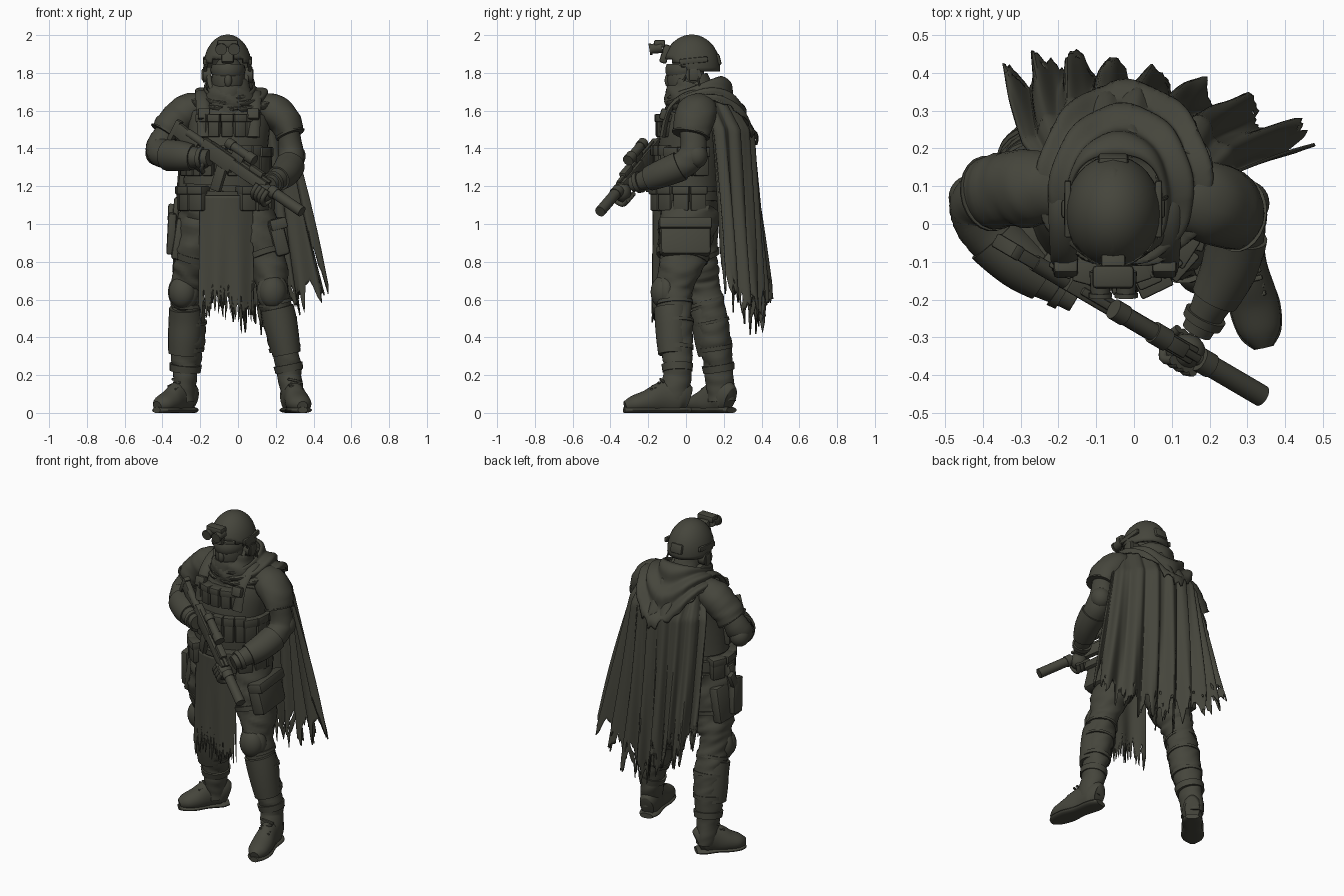
import bpy, bmesh, math, random
from mathutils import Vector, Matrix, noise, Euler

if "Cube" in bpy.data.objects:
    bpy.data.objects.remove(bpy.data.objects["Cube"])

random.seed(4)
olive = bpy.data.materials.new("dark olive")
olive.diffuse_color = (0.060, 0.060, 0.045, 1)
olive.use_nodes = True
olive.node_tree.nodes["Principled BSDF"].inputs["Base Color"].default_value = olive.diffuse_color
X, Y, Z = Vector((1, 0, 0)), Vector((0, 1, 0)), Vector((0, 0, 1))
pi = math.pi


def finish(name, bm, thick=0):
    bmesh.ops.recalc_face_normals(bm, faces=bm.faces[:])
    me = bpy.data.meshes.new(name)
    bm.to_mesh(me)
    bm.free()
    me.materials.append(olive)
    ob = bpy.data.objects.new(name, me)
    bpy.context.collection.objects.link(ob)
    if thick:
        m = ob.modifiers.new("thickness", 'SOLIDIFY')
        m.thickness, m.offset = thick, 0


def curve(pts, t):
    """Catmull-Rom through points of any dimension, t in 0..1."""
    f = min(max(t, 0), 1) * (len(pts) - 1)
    i = min(int(f), len(pts) - 2)
    f -= i
    p = [pts[min(max(j, 0), len(pts) - 1)] for j in (i - 1, i, i + 1, i + 2)]
    return [0.5 * (2 * b + (c - a) * f + (2 * a - 5 * b + 4 * c - d) * f * f
                   + (3 * b - a - 3 * c + d) * f ** 3) for a, b, c, d in zip(*p)]


def loft(name, pts, n=22, k=7, ref=Y, wrinkle=0, t0=0, t1=1, grow=0, floor=-1):
    """Tube through (x, y, z, rx, ry) stations; t0..t1 and grow make bands and guards."""
    steps = max(2, int(k * (len(pts) - 1) * (t1 - t0)))
    bm, rings = bmesh.new(), []
    for i in range(steps + 1):
        t = t0 + (t1 - t0) * i / steps
        s = curve(pts, t)
        c = Vector(s[:3])
        d = (Vector(curve(pts, t + .02)[:3]) - Vector(curve(pts, t - .02)[:3])).normalized()
        u = ref.cross(d).normalized()
        v = d.cross(u)
        ring = []
        for j in range(n):
            a = 2 * pi * j / n
            o = u * math.cos(a) * (s[3] + grow) + v * math.sin(a) * (s[4] + grow)
            q = c + o
            q = c + o * (1 + wrinkle * noise.noise((q.x * 9, q.y * 9, q.z * 26 + q.x * 14)))
            q.z = max(q.z, floor)
            ring.append(bm.verts.new(q))
        rings.append(ring)
    for a, b in zip(rings, rings[1:]):
        for j in range(n):
            bm.faces.new((a[j], a[(j + 1) % n], b[(j + 1) % n], b[j]))
    bm.faces.new(rings[0])
    bm.faces.new(rings[-1])
    finish(name, bm)


def box(name, c, size, rot=(0, 0, 0), bevel=.01, frame=Matrix()):
    bm = bmesh.new()
    bmesh.ops.create_cube(bm, size=1)
    bmesh.ops.scale(bm, vec=size, verts=bm.verts)
    bmesh.ops.bevel(bm, geom=bm.edges[:], offset=bevel, segments=2, profile=.5, affect='EDGES')
    m = Matrix.Translation(c) @ Euler(rot).to_matrix().to_4x4()
    bmesh.ops.transform(bm, matrix=frame @ m, verts=bm.verts)
    finish(name, bm)


def rod(name, c, r, length, axis, frame=Matrix(), r2=None):
    bm = bmesh.new()
    bmesh.ops.create_cone(bm, cap_ends=True, segments=20, radius1=r, radius2=r2 or r, depth=length)
    m = Matrix.Translation(c) @ Vector(axis).to_track_quat('Z', 'Y').to_matrix().to_4x4()
    bmesh.ops.transform(bm, matrix=frame @ m, verts=bm.verts)
    finish(name, bm)


def ball(name, c, r, keep=None, thick=0, rot=(0, 0, 0)):
    bm = bmesh.new()
    bmesh.ops.create_uvsphere(bm, u_segments=32, v_segments=24, radius=1)
    bmesh.ops.transform(bm, matrix=Matrix.Translation(c) @ Euler(rot).to_matrix().to_4x4()
                        @ Matrix.Diagonal((*r, 1)), verts=bm.verts)
    if keep:
        bmesh.ops.delete(bm, geom=[v for v in bm.verts if not keep(v.co)], context='VERTS')
    finish(name, bm, thick)


def cloth(name, f, nu, nv, rag, thick=.007, holes=0):
    """Sheet from f(u, v) with a torn lower edge."""
    bm, grid = bmesh.new(), []
    for i in range(nu + 1):
        u = i / nu
        end = 1 - rag * (abs(noise.noise((u * 21, 3.3, 1))) * 1.5 + .25 * random.random())
        grid.append([bm.verts.new(f(u, end * j / nv)) for j in range(nv + 1)])
    for i in range(nu):
        for j in range(nv):
            if j > nv * .88 and random.random() < holes:
                continue
            bm.faces.new((grid[i][j], grid[i + 1][j], grid[i + 1][j + 1], grid[i][j + 1]))
    finish(name, bm, thick)


# Torso with vest, belt and pelvis
torso = [(-.065, .02, 1.0, .2, .15), (-.075, .02, 1.13, .205, .155), (-.07, .02, 1.27, .2, .16),
         (-.055, .03, 1.42, .2, .16), (-.045, .05, 1.55, .2, .145), (-.04, .07, 1.63, .17, .11),
         (-.045, .06, 1.70, .09, .09), (-.05, .04, 1.78, .07, .075)]
loft("torso", torso, n=32, wrinkle=.04)
loft("vest", torso, n=32, t0=.22, t1=.6, grow=.014)
loft("belt", torso, n=32, t0=.13, t1=.19, grow=.022)


def pouches(name, degs, z, size, out=0):
    for i, deg in enumerate(degs):
        a = math.radians(deg)
        c = (-.065 + (.205 + out) * math.cos(a), .02 + (.17 + out) * math.sin(a), z)
        turn = math.atan2(math.sin(a) / .17, math.cos(a) / .205)
        box(f"{name}_{i}", c, size, (0, 0, turn), .009)
        box(f"{name}_flap_{i}", (c[0], c[1], z + size[2] * .34),
            (size[0] + .014, size[1] + .008, size[2] * .34), (0, 0, turn), .006)


pouches("magazine_pouch", range(-134, -40, 18), 1.335, (.06, .058, .16))
pouches("side_pouch", (-165, -148, -28, -5, 18, 200), 1.33, (.075, .08, .15))
pouches("belt_pouch", (-175, -152, -130, -60, -37, -12, 12, 160), 1.135, (.075, .085, .13), .015)
pouches("chest_pouch", (-128, -108, -88, -68, -50), 1.52, (.06, .06, .12), -.02)
for s in (-1, 1):
    strap = [(-.05 + s * .13, -.125, 1.46, .036, .016), (-.05 + s * .135, -.085, 1.61, .036, .016),
             (-.05 + s * .14, .02, 1.69, .036, .016), (-.05 + s * .14, .13, 1.67, .036, .016),
             (-.05 + s * .13, .2, 1.52, .036, .016)]
    loft("shoulder_strap", strap, n=10, ref=Vector((0, .9, -.45)))
    box("strap_buckle", (-.05 + s * .13, -.115, 1.58), (.065, .045, .06), (-.3, 0, 0))

# Head, mask, helmet
ball("face_mask", (-.052, .0, 1.765), (.088, .1, .125))
ball("nose_ridge", (-.052, -.095, 1.76), (.02, .018, .035))
loft("mask_folds", [(-.05, .005, 1.65, .095, .105), (-.05, 0, 1.69, .1, .108), (-.052, 0, 1.73, .088, .1)], wrinkle=.1)
loft("eyewear", [(-.053, -.002, 1.795, .088, .1), (-.053, -.004, 1.815, .092, .106), (-.053, -.002, 1.84, .088, .1)])
rim = lambda p: p.z > 1.855 - .05 * min(1, max(0, (p.y + .09) / .09))
HC = Vector((-.055, .03, 1.83))
ball("helmet", HC, (.12, .143, .165), rim, .016)
ridge = [(HC.x, HC.y + .145 * math.cos(a), HC.z + .164 * math.sin(a), .02, .008)
         for a in (pi * i / 8 for i in range(1, 8))]
loft("helmet_ridge", ridge, n=8, ref=Vector((0, .3, .95)))
for s in (-1, 1):
    box("helmet_rail", (HC.x + s * .12, .04, 1.865), (.018, .15, .03), (.1, 0, 0), .005)
    rod("ear_cup", (HC.x + s * .108, .04, 1.79), .042, .045, X)
    box("ear_cup_pad", (HC.x + s * .125, .04, 1.79), (.025, .05, .065), (0, 0, 0), .009)
    loft("chin_strap", [(HC.x + s * .1, .02, 1.82, .012, .006), (HC.x + s * .09, -.03, 1.73, .012, .006),
                        (HC.x + s * .03, -.09, 1.67, .012, .006)], n=8)
    rod("night_goggle", (HC.x + s * .034, -.158, 1.93), .029, .065, (0, -1, -.15), r2=.025)
    rod("goggle_rim", (HC.x + s * .034, -.188, 1.925), .031, .012, (0, -1, -.15))
box("goggle_bridge", (HC.x, -.14, 1.955), (.11, .06, .04))
box("goggle_mount", (HC.x, -.11, 1.9), (.065, .04, .1), (-.3, 0, 0))
box("helmet_battery", (HC.x, .168, 1.87), (.08, .03, .06), (.25, 0, 0))
loft("antenna", [(.06, .06, 1.8, .006, .006), (.085, .07, 1.74, .006, .006), (.07, .08, 1.68, .006, .006)], n=8)

# Arms
arms = {
    "right": ([(-.17, .08, 1.64, .055, .07), (-.26, .095, 1.6, .092, .1), (-.345, .09, 1.53, .088, .098),
               (-.385, .08, 1.475, .085, .095)],
              [(-.37, .08, 1.5, .06, .065), (-.412, .055, 1.405, .076, .074), (-.39, -.01, 1.37, .075, .073),
               (-.3, -.1, 1.36, .07, .065), (-.2, -.165, 1.35, .05, .048), (-.15, -.195, 1.35, .042, .042)]),
    "left": ([(.11, .07, 1.64, .055, .08), (.19, .06, 1.6, .09, .108), (.25, .04, 1.54, .085, .105),
              (.278, .025, 1.47, .072, .095)],
             [(.265, .03, 1.5, .055, .065), (.28, .04, 1.39, .066, .072), (.28, .0, 1.325, .07, .072),
              (.25, -.12, 1.27, .066, .064), (.19, -.24, 1.225, .05, .047), (.165, -.285, 1.21, .042, .042)])}
for side, (up, low) in arms.items():
    loft(side + "_sleeve", up, wrinkle=.08)
    loft(side + "_sleeve_hem", up, t0=.93, t1=1, grow=.006)
    loft(side + "_forearm", low, wrinkle=.06)
    loft(side + "_forearm_guard", low, t0=.46, t1=.72, grow=.01)
    loft(side + "_glove_cuff", low, t0=.8, t1=.86, grow=.01)
    e = low[1]
    k = -1 if side == "right" else 1
    ball(side + "_elbow_pad", (e[0] + k * .018, e[1] + .015, e[2] - .03), (.06, .06, .065))

# Rifle in its own frame: x along the barrel, z up
start, muzzle = Vector((-.335, -.06, 1.52)), Vector((.33, -.45, 1.065))
d = (muzzle - start).normalized()
side = Z.cross(d).normalized()
R = Matrix((d, side, d.cross(side))).transposed().to_4x4()
R.translation = start
gun = lambda n, x, z, l, w, h, tilt=0: box(n, (x, 0, z), (l, w, h), (0, tilt, 0), .006, R)
gun("stock_pad", .015, -.02, .03, .04, .12)
gun("stock", .1, -.012, .16, .035, .075, .08)
rod("buffer_tube", (.16, 0, .01), .022, .14, X, R)
gun("receiver", .31, 0, .22, .045, .085)
gun("handguard", .53, .005, .24, .05, .06)
gun("top_rail", .45, .042, .42, .022, .016)
gun("magazine", .375, -.1, .06, .03, .14, -.2)
gun("pistol_grip", .235, -.075, .045, .032, .11, .3)
gun("scope_mount", .42, .06, .08, .03, .04)
rod("scope", (.42, 0, .09), .024, .15, X, R)
rod("scope_bell", (.49, 0, .09), .03, .05, X, R)
rod("scope_eyepiece", (.345, 0, .09), .028, .04, X, R)
gun("side_light", .56, .05, .09, .04, .03)
rod("barrel", (.68, 0, .005), .018, .2, X, R)
rod("suppressor", (.793, 0, .005), .029, .22, X, R)
rod("suppressor_collar", (.70, 0, .005), .033, .04, X, R)

# Gloved hands wrapped on the rifle
for name, x, z in (("right", .24, -.065), ("left", .65, -.025)):
    ball(name + "_palm", R @ Vector((x, 0, z)), (.052, .046, .05))
    for i in range(4):
        o = -.036 + i * .023
        loft(f"{name}_finger_{i}", [(*(R @ Vector(p)), .013, .013) for p in
             ((x + o, .042, z - .03), (x + o, 0, z - .056), (x + o, -.044, z - .02), (x + o, -.036, z + .03))],
             n=10, k=4, ref=d)

# Legs, pads, guards and boots
legs = {
    "left": [(.06, .02, 1.08, .125, .155), (.125, -.01, .88, .118, .14), (.172, -.04, .73, .095, .108),
             (.185, -.06, .64, .083, .092), (.215, -.055, .5, .088, .09), (.24, -.05, .38, .08, .085),
             (.272, -.045, .22, .062, .068)],
    "right": [(-.18, .02, 1.08, .125, .15), (-.222, .035, .88, .115, .138), (-.255, .07, .73, .095, .105),
              (-.265, .09, .64, .083, .092), (-.262, .13, .5, .09, .09), (-.268, .15, .38, .088, .087),
              (-.28, .175, .22, .07, .072)]}
feet = {"left": (Vector((.272, .0)), Vector((.335, -.29))), "right": (Vector((-.25, .228)), Vector((-.41, .04)))}
for side, leg in legs.items():
    loft(side + "_trouser_leg", leg, n=28, k=9, wrinkle=.16)
    heel, toe = feet[side]
    w = (toe - heel).normalized()
    yaw = math.atan2(w.x, -w.y)
    loft(side + "_shin_guard", [(x + w.x * .02, y + w.y * .02, z, rx, ry) for x, y, z, rx, ry in leg],
         t0=.6, t1=.9, grow=.002)
    for i, t in enumerate((.56, .68, .86)):
        loft(f"{side}_leg_strap_{i}", leg, t0=t, t1=t + .02, grow=.008)
    loft(side + "_thigh_strap", leg, t0=.2, t1=.23, grow=.009)
    kx, ky, kz = leg[3][:3]
    ball(side + "_knee_pad", (kx - .008 + w.x * .035, ky - .065, kz), (.072, .062, .085), rot=(0, 0, yaw * .5))
    ball(side + "_knee_pad_rim", (kx - .008 + w.x * .025, ky - .045, kz), (.084, .055, .1), rot=(0, 0, yaw * .5))
    L = (toe - heel).length
    at = lambda f, z, rx, ry: (heel.x + w.x * L * f, heel.y + w.y * L * f, z, rx, ry)
    loft(side + "_boot_foot", [at(-.04, .07, .042, .065), at(.12, .085, .058, .09), at(.4, .08, .056, .088),
         at(.7, .058, .065, .064), at(.95, .045, .058, .047), at(1.11, .034, .028, .028)], ref=Z, floor=.012)
    loft(side + "_boot_sole", [at(-.07, .015, .04, .016), at(.1, .015, .06, .018), at(.45, .015, .055, .018),
         at(.75, .015, .068, .018), at(1, .015, .056, .018), at(1.13, .015, .026, .016)], ref=Z, floor=0)
    ax, ay = leg[-1][:2]
    loft(side + "_boot_shaft", [at(.2, .06, .056, .075), at(.22, .12, .06, .075), (ax, ay, .19, .064, .075),
         (ax, ay, .235, .066, .074)], wrinkle=.06)
    loft(side + "_boot_collar", leg, t0=.95, t1=1, grow=.012)
    for i in range(4):
        p = at(.44 + .07 * i, .172 - .018 * i, 0, 0)
        box(f"{side}_boot_lace_{i}", p[:3], (.075, .014, .012), (0, .2 * (-1) ** i, yaw), .004)

# Thigh gear
box("left_thigh_pocket", (.205, -.005, .93), (.08, .27, .2), (0, -.25, .1), .02)
box("left_pocket_flap", (.203, -.005, 1.0), (.09, .28, .06), (0, -.25, .1), .01)
box("right_thigh_pocket", (-.31, .05, .92), (.06, .2, .22), (0, .15, 0), .015)
box("holster", (-.352, .0, .95), (.045, .09, .22), (.1, .05, 0), .012)
box("pistol_handle", (-.355, .035, 1.06), (.032, .05, .09), (-.4, .05, 0), .01)
box("holster_hanger", (-.33, .01, 1.06), (.03, .06, .16), (0, .1, 0), .008)

# Front waist cloth
cloth("front_cloth", lambda u, v: (-.2 + .275 * u + .025 * v * (u - .5),
      -.175 + .045 * (2 * u - 1) ** 2 * (1 - .4 * v) + .009 * v * math.sin(u * 15), 1.15 - .69 * v),
      70, 40, .3, holes=.12)

# Long torn cape: shoulder, upper back and hem curves blended downward
rows = [[(-.22, .12, 1.65), (-.17, .19, 1.68), (-.03, .23, 1.70), (.13, .19, 1.68), (.2, .09, 1.65)],
        [(-.29, .21, 1.5), (-.18, .31, 1.5), (-.01, .35, 1.5), (.17, .28, 1.5), (.28, .14, 1.5)],
        [(-.34, .39, .76), (-.18, .45, .52), (.03, .40, .38), (.26, .33, .46), (.50, .22, .6)]]


def cape(u, v):
    a, b, c = (Vector(curve(r, u)) for r in rows)
    p = a.lerp(b, v / .16) if v < .16 else b.lerp(c, (v - .16) / .84)
    out = Vector((p.x - .02, p.y + .15, 0)).normalized()
    wave = math.sin(2 * pi * 8 * u + .5 * math.sin(4 * v)) + .15 * math.sin(2 * pi * 19 * u + 2 * v)
    return p + out * wave * (.006 + .03 * v)


cloth("cape", cape, 170, 50, .22, .008, .06)


# Shawl over neck and shoulders with a pointed back
def shawl(u, v):
    a = 2 * pi * u - pi / 2
    c, s = math.cos(a), math.sin(a)
    e = v ** .75
    top = Vector((-.047 + .12 * c, .05 + .135 * s, 1.725 + .055 * s))
    low = Vector((-.02 + .25 * c, .11 + (.275 if s > 0 else .21) * s, 1.645 - .24 * max(0, s) ** 3 + .05 * min(0, s)))
    p = Vector((top.x + (low.x - top.x) * e, top.y + (low.y - top.y) * e, top.z + (low.z - top.z) * v))
    fold = .012 * math.sin(v * 17 + 2.5 * c * c) + .005 * math.sin(9 * a) * v
    return p + Vector((c * .8, s, .5)) * fold


cloth("shawl", shawl, 120, 30, .2, .01)
loft("neck_scarf", [(-.047, .03, 1.61, .15, .14), (-.047, .02, 1.66, .135, .13), (-.047, .025, 1.70, .115, .12),
                    (-.047, .04, 1.745, .1, .105)], n=32, wrinkle=.14)

# Smooth shading with sharp edges kept
for ob in bpy.data.objects:
    ob.select_set(True)
    bpy.context.view_layer.objects.active = ob
bpy.ops.object.shade_smooth_by_angle(angle=math.radians(40))
